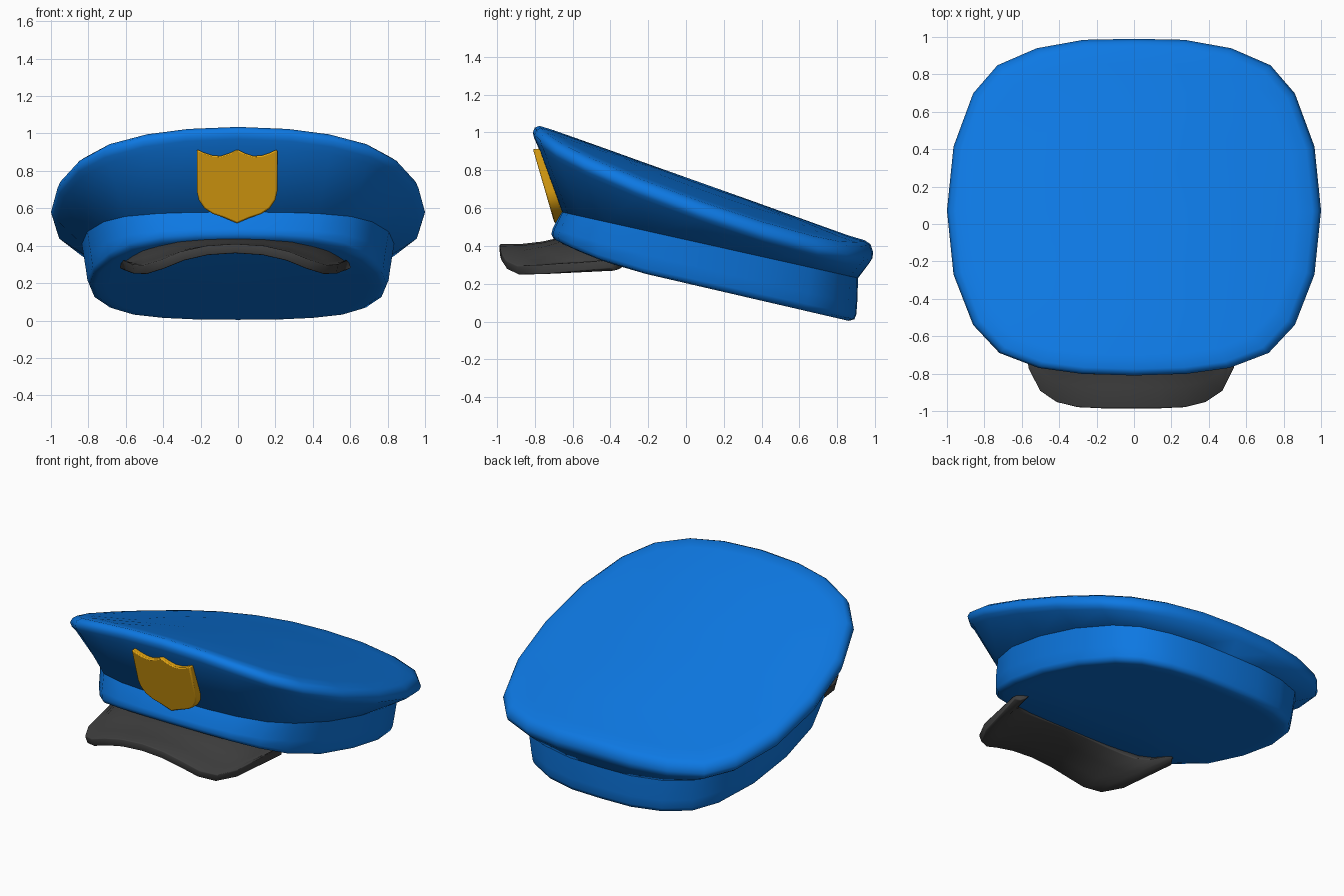
import bpy, bmesh, math

if "Cube" in bpy.data.objects:
    bpy.data.objects.remove(bpy.data.objects["Cube"])


def material(name, rgb):
    m = bpy.data.materials.new(name)
    m.diffuse_color = (*rgb, 1)
    m.use_nodes = True
    m.node_tree.nodes["Principled BSDF"].inputs["Base Color"].default_value = m.diffuse_color
    return m


BLUE = material("cap blue", (0.004, 0.19, 0.77))
GREY = material("visor grey", (0.05, 0.05, 0.05))
GOLD = material("badge gold", (0.78, 0.38, 0.006))


def finish(bm, name, mat):
    bmesh.ops.recalc_face_normals(bm, faces=bm.faces)
    me = bpy.data.meshes.new(name)
    bm.to_mesh(me)
    bm.free()
    me.materials.append(mat)
    ob = bpy.data.objects.new(name, me)
    bpy.context.collection.objects.link(ob)
    return ob


def smooth(ob, degrees):
    bpy.ops.object.select_all(action='DESELECT')
    ob.select_set(True)
    bpy.context.view_layer.objects.active = ob
    bpy.ops.object.shade_smooth_by_angle(angle=math.radians(degrees))


# Rounded-square outline, right half from front to back (x, t)
HALF = [(0, -1), (.28, -.99), (.51, -.955), (.72, -.866), (.86, -.7), (.965, -.4),
        (1, -.02), (.965, .36), (.86, .676), (.73, .843), (.52, .944), (.27, .994), (0, 1)]
OUTLINE = HALF + [(-x, t) for x, t in HALF[-2:0:-1]]


def loft(name, rings, mat):
    """Each ring: front y, front z, back y, back z, half width, side sag, front lift."""
    bm = bmesh.new()
    loops = []
    for yf, zf, yb, zb, rx, sag, lift in rings:
        loop = []
        for x, t in OUTLINE:
            k = (t + 1) / 2
            y = yf + (yb - yf) * k
            z = zf + (zb - zf) * k - sag * (x * rx) ** 2
            z += lift * (max(0, -.2 - y) / .5) ** 2
            loop.append(bm.verts.new((x * rx, y, z)))
        loops.append(loop)
    n = len(OUTLINE)
    for a, b in zip(loops, loops[1:]):
        for i in range(n):
            j = (i + 1) % n
            bm.faces.new((a[i], a[j], b[j], b[i]))
    # close both ends with a fan
    for loop in (loops[0], loops[-1]):
        mid = (loop[0].co + loop[12].co) / 2
        c = bm.verts.new(mid)
        for i in range(n):
            bm.faces.new((loop[i], loop[(i + 1) % n], c))
    return finish(bm, name, mat)


# Head band with closed underside
band = loft("head_band", [
    (-.30, .275, .50, .09, .38, 0, .07),
    (-.60, .343, .80, .018, .70, 0, .07),
    (-.67, .358, .86, .004, .765, 0, .07),
    (-.70, .367, .89, .012, .795, 0, .07),
    (-.712, .39, .90, .035, .805, 0, .07),
    (-.705, .47, .905, .09, .815, 0, .02),
    (-.66, .58, .91, .23, .835, 0, 0),
], BLUE)
smooth(band, 60)

# Flared crown with rounded rim and saddle-shaped top
crown = loft("crown", [
    (-.60, .56, .85, .24, .78, 0, 0),
    (-.66, .58, .91, .23, .835, 0, 0),
    (-.785, .93, .97, .31, .965, .10, 0),
    (-.803, .97, .985, .335, .99, .11, 0),
    (-.81, 1.0, .99, .365, 1.0, .11, 0),
    (-.80, 1.025, .975, .41, .985, .11, 0),
    (-.775, 1.035, .945, .43, .955, .11, 0),
    (-.70, 1.012, .86, .455, .87, .11, 0),
    (-.46, .927, .62, .541, .58, .11, 0),
    (-.19, .83, .35, .638, .29, .11, 0),
], BLUE)
smooth(crown, 60)

# Arched visor: inner curve under the band, outer curve at the lip
INNER = [(0, -.64, .425), (.15, -.64, .42), (.3, -.63, .405), (.4, -.60, .38),
         (.48, -.56, .355), (.53, -.48, .33), (.58, -.33, .31)]
OUTER = [(0, -.985, .385), (.15, -.985, .375), (.28, -.978, .345), (.39, -.95, .30),
         (.48, -.89, .272), (.545, -.77, .275), (.61, -.40, .305)]


def both_sides(pts):
    return [(-x, y, z) for x, y, z in pts[:0:-1]] + pts


bm = bmesh.new()
rows = []
for k in (0, .33, .67, 1):
    rows.append([bm.verts.new((p[0] + (q[0] - p[0]) * k - .015,
                               p[1] + (q[1] - p[1]) * k,
                               p[2] + (q[2] - p[2]) * k - .015 * math.sin(math.pi * k)))
                 for p, q in zip(both_sides(INNER), both_sides(OUTER))])
for a, b in zip(rows, rows[1:]):
    for i in range(len(a) - 1):
        bm.faces.new((a[i], a[i + 1], b[i + 1], b[i]))
visor = finish(bm, "visor", GREY)
sol = visor.modifiers.new("thickness", 'SOLIDIFY')
sol.thickness = .05
sol.offset = 0
bev = visor.modifiers.new("round_lip", 'BEVEL')
bev.width = .016
bev.segments = 2
bev.limit_method = 'ANGLE'
bev.angle_limit = math.radians(50)
smooth(visor, 60)

# Shield badge leaning with the crown front
SHIELD = [(0, .915), (.04, .895), (.085, .88), (.13, .882), (.175, .897), (.215, .915),
          (.215, .69), (.205, .645), (.175, .60), (.13, .57), (.07, .55), (0, .52)]
shape = SHIELD + [(-x, z) for x, z in SHIELD[-2:0:-1]]
bm = bmesh.new()


def lean(z):
    return -.81 + (.915 - z) * .29


front = [bm.verts.new((x - .005, lean(z), z)) for x, z in shape]
back = [bm.verts.new((x - .005, lean(z) + .06, z)) for x, z in shape]
bm.faces.new(front)
bm.faces.new(back[::-1])
for i in range(len(shape)):
    j = (i + 1) % len(shape)
    bm.faces.new((front[i], back[i], back[j], front[j]))
badge = finish(bm, "badge", GOLD)
bev = badge.modifiers.new("soft_edge", 'BEVEL')
bev.width = .008
bev.segments = 2
bev.limit_method = 'ANGLE'
bev.angle_limit = math.radians(50)
smooth(badge, 35)
